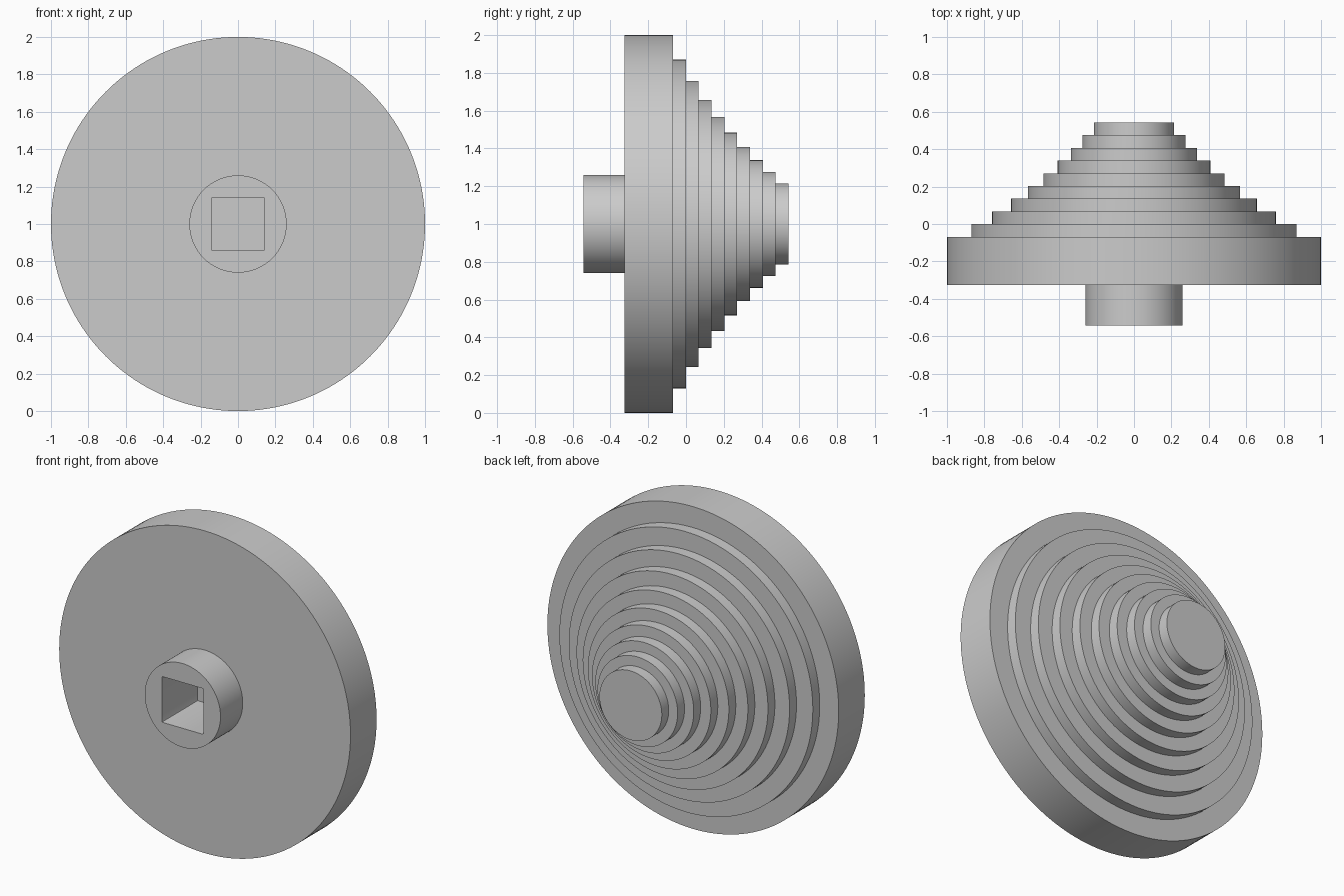
import bpy
import bmesh
from math import pi, radians
from mathutils import Matrix, Vector

if "Cube" in bpy.data.objects:
    bpy.data.objects.remove(bpy.data.objects["Cube"])

SEGMENTS = 160
CENTRE = Vector((0, 0, 1))
FRONT, DISC_FRONT, DISC_BACK, BACK = -0.543, -0.325, -0.069, 0.543
HUB_RADIUS = 0.26
SOCKET_WIDTH, SOCKET_DEPTH = 0.284, 0.35
STEP_RADII = [0.87, 0.758, 0.657, 0.567, 0.484, 0.408, 0.338, 0.275, 0.214]

# Plain grey finish
grey = bpy.data.materials.new("plain_grey")
grey.use_nodes = True
colour = (0.6, 0.6, 0.6, 1)
grey.diffuse_color = colour
grey.node_tree.nodes["Principled BSDF"].inputs["Base Color"].default_value = colour


def make_object(name, bm):
    bmesh.ops.recalc_face_normals(bm, faces=bm.faces)
    mesh = bpy.data.meshes.new(name)
    bm.to_mesh(mesh)
    bm.free()
    mesh.materials.append(grey)
    obj = bpy.data.objects.new(name, mesh)
    bpy.context.collection.objects.link(obj)
    return obj


def turned(name, profile):
    """Spin (radius, y) points about the y axis and cap both ends."""
    bm = bmesh.new()
    verts = [bm.verts.new(CENTRE + Vector((r, y, 0))) for r, y in profile]
    edges = [bm.edges.new(pair) for pair in zip(verts, verts[1:])]
    bmesh.ops.spin(bm, geom=verts + edges, cent=CENTRE, axis=(0, 1, 0),
                   angle=2 * pi, steps=SEGMENTS)
    bmesh.ops.remove_doubles(bm, verts=bm.verts, dist=1e-4)
    rims = [e for e in bm.edges if e.is_boundary]
    bmesh.ops.holes_fill(bm, edges=rims, sides=0)
    return make_object(name, bm)


# Hub, disc and stepped cone turned as one solid
profile = [(HUB_RADIUS, FRONT), (HUB_RADIUS, DISC_FRONT),
           (1, DISC_FRONT), (1, DISC_BACK)]
rise = (BACK - DISC_BACK) / len(STEP_RADII)
for i, radius in enumerate(STEP_RADII):
    y = DISC_BACK + i * rise
    profile += [(radius, y), (radius, y + rise)]
body = turned("stepped_cone_wheel", profile)

# Square drive socket cut into the hub, with slightly eased corners
overshoot = 0.1
bm = bmesh.new()
bmesh.ops.create_cube(bm, size=1, matrix=(
    Matrix.Translation(CENTRE + Vector((0, FRONT + (SOCKET_DEPTH - overshoot) / 2, 0)))
    @ Matrix.Diagonal((SOCKET_WIDTH, SOCKET_DEPTH + overshoot, SOCKET_WIDTH, 1))))
corners = [e for e in bm.edges
           if abs(e.verts[0].co.y - e.verts[1].co.y) > SOCKET_DEPTH]
bmesh.ops.bevel(bm, geom=corners, offset=0.006, segments=2, affect='EDGES', profile=0.5)
cutter = make_object("socket_cutter", bm)
cutter.hide_render = True

cut = body.modifiers.new("socket", 'BOOLEAN')
cut.operation = 'DIFFERENCE'
cut.solver = 'EXACT'
cut.object = cutter

bpy.ops.object.select_all(action='DESELECT')
body.select_set(True)
bpy.context.view_layer.objects.active = body
bpy.ops.object.modifier_apply(modifier=cut.name)
bpy.data.objects.remove(cutter)
bpy.ops.object.shade_smooth_by_angle(angle=radians(30))
